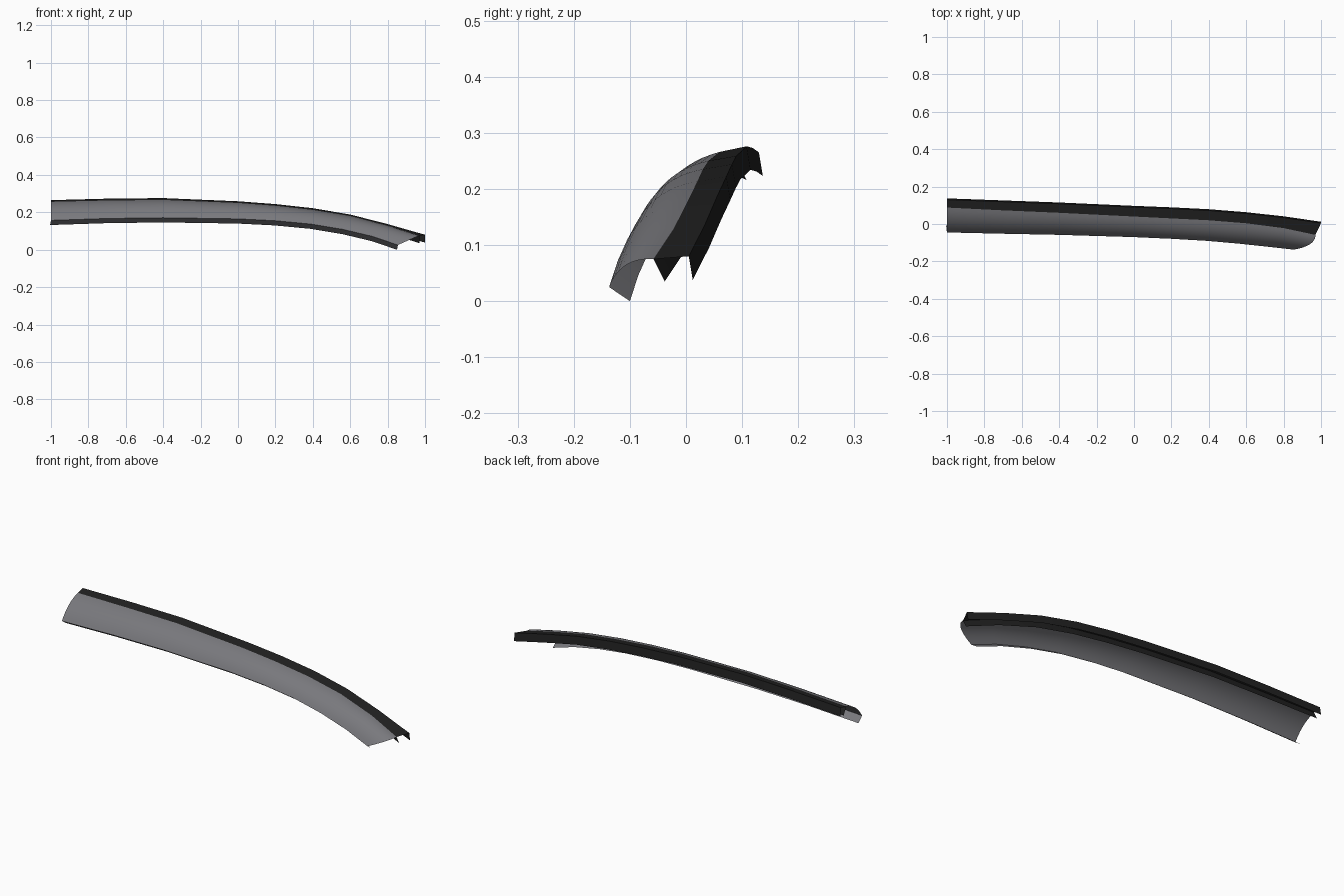
import bpy, bmesh
from mathutils import Vector as V

if "Cube" in bpy.data.objects:
    bpy.data.objects.remove(bpy.data.objects["Cube"])

# Rails along the length: (x, y, z)
bottom = [(-1, -.045, .157), (-.7, -.052, .167), (-.4, -.058, .171), (0, -.07, .165),
          (.2, -.079, .155), (.39, -.09, .137), (.56, -.105, .109), (.72, -.122, .071),
          (.855, -.137, .025)]
seam = [(-1, .088, .256), (-.7, .073, .263), (-.4, .06, .266), (0, .04, .25),
        (.2, .03, .235), (.4, .02, .213), (.6, .004, .18), (.8, -.022, .129),
        (.97, -.058, .075)]
outer = [(-1, .13, .265), (-.7, .119, .273), (-.4, .108, .276), (0, .09, .259),
         (.2, .082, .244), (.4, .072, .222), (.6, .056, .188), (.8, .034, .137),
         (1, .005, .08)]
N = len(bottom)
SEG = 10


def shift(rail, d):
    return [V(p) + V(d) for p in rail]


def loft(name, rails, color):
    """Skin a surface across a list of rails."""
    bm = bmesh.new()
    grid = [[bm.verts.new(p) for p in r] for r in rails]
    for a, b in zip(grid, grid[1:]):
        for i in range(len(a) - 1):
            bm.faces.new((a[i], a[i + 1], b[i + 1], b[i]))
    bm.normal_update()
    me = bpy.data.meshes.new(name)
    bm.to_mesh(me)
    bm.free()
    ob = bpy.data.objects.new(name, me)
    bpy.context.collection.objects.link(ob)
    mat = bpy.data.materials.new(name + "_material")
    mat.diffuse_color = color
    mat.use_nodes = True
    mat.node_tree.nodes["Principled BSDF"].inputs["Base Color"].default_value = mat.diffuse_color
    me.materials.append(mat)
    bpy.ops.object.select_all(action='DESELECT')
    ob.select_set(True)
    bpy.context.view_layer.objects.active = ob
    bpy.ops.object.shade_smooth_by_angle(angle=0.5)
    return ob


# Bulged visor sheet with a lip folded inward along its lower edge
sheet = [shift(bottom, (-.005, .037, -.025))]
for k in range(SEG + 1):
    t = k / SEG
    rail = []
    for i in range(N):
        a, b = V(bottom[i]), V(seam[i])
        d = b - a
        n = V((0, -d.z, d.y)).normalized()
        p = a.lerp(b, t) + n * (.017 * 4 * t * (1 - t))
        p.x += .03 * 4 * t * (1 - t) * (i / (N - 1)) ** 6   # rounded front end
        rail.append(p)
    sheet.append(rail)
loft("visor_sheet", sheet, (.19, .19, .205, 1))

# Black channel trim: inner flange, top face, outer flange
trim = [shift(seam, (0, .02, -.04)), seam, outer, shift(outer, (0, .007, -.042))]
loft("channel_trim", trim, (.015, .015, .015, 1))
